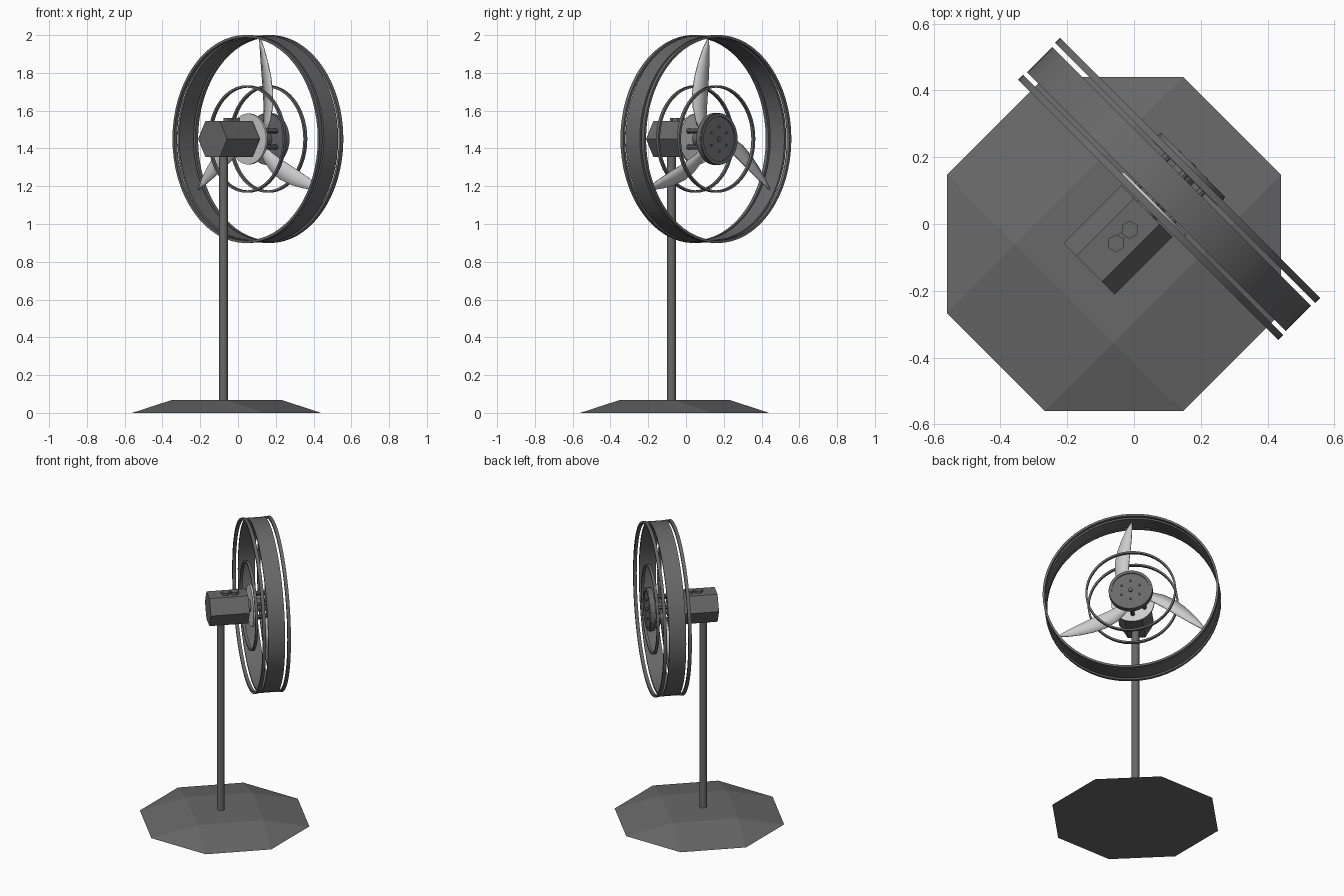
import bpy, bmesh, math
from mathutils import Matrix, Vector

if "Cube" in bpy.data.objects:
    bpy.data.objects.remove(bpy.data.objects["Cube"])

S = math.sqrt(0.5)
# Fan frame: local x = sideways, local y = up, local z = along the fan axis
FAN = Matrix(((-S, 0, S, 0), (S, 0, S, 0), (0, 1, 0, 1.45), (0, 0, 0, 1)))


def material(name, v):
    m = bpy.data.materials.new(name)
    m.diffuse_color = (v, v, v, 1)
    m.use_nodes = True
    m.node_tree.nodes["Principled BSDF"].inputs["Base Color"].default_value = m.diffuse_color
    return m


DARK = material("dark_grey", 0.14)
LIGHT = material("light_grey", 0.6)


def add(name, bm, matrix=FAN, mat=DARK, smooth=False):
    bmesh.ops.recalc_face_normals(bm, faces=bm.faces)
    me = bpy.data.meshes.new(name)
    bm.to_mesh(me)
    bm.free()
    ob = bpy.data.objects.new(name, me)
    bpy.context.collection.objects.link(ob)
    ob.matrix_world = matrix
    me.materials.append(mat)
    if smooth:
        bpy.context.view_layer.objects.active = ob
        ob.select_set(True)
        bpy.ops.object.shade_smooth_by_angle(angle=math.radians(30))
        ob.select_set(False)
    return ob


def ring(name, r0, r1, d0, d1, n=64, mat=DARK):
    """Rectangular-section hoop around the fan axis."""
    bm = bmesh.new()
    loops = []
    for i in range(n):
        a = 2 * math.pi * i / n
        loops.append([bm.verts.new((r * math.sin(a), r * math.cos(a), d))
                      for r, d in ((r0, d0), (r1, d0), (r1, d1), (r0, d1))])
    for i in range(n):
        p, q = loops[i], loops[(i + 1) % n]
        for j in range(4):
            k = (j + 1) % 4
            bm.faces.new((p[j], p[k], q[k], q[j]))
    return add(name, bm, mat=mat, smooth=True)


def rod(name, r, a, b, n=16, x=0, y=0, matrix=FAN, mat=DARK, smooth=True):
    """Cylinder along local z from a to b."""
    bm = bmesh.new()
    bmesh.ops.create_cone(bm, cap_ends=True, segments=n, radius1=r, radius2=r,
                          depth=b - a, matrix=Matrix.Translation((x, y, (a + b) / 2)))
    return add(name, bm, matrix, mat, smooth)


# Base: octagonal foot rising to a four-cornered top
bm = bmesh.new()
pts = [(0.541 * math.cos(math.radians(22.5 + 45 * i)),
        0.541 * math.sin(math.radians(22.5 + 45 * i)), 0) for i in range(8)]
pts += [(0.295 * math.cos(math.pi / 2 * i), 0.295 * math.sin(math.pi / 2 * i), 0.067)
        for i in range(4)]
for p in pts:
    bm.verts.new(p)
bmesh.ops.convex_hull(bm, input=bm.verts)
bmesh.ops.dissolve_limit(bm, angle_limit=0.01, verts=bm.verts, edges=bm.edges)
add("base", bm, Matrix.Translation((-0.06, -0.06, 0)))

# Pole
rod("pole", 0.024, 0.06, 1.37, 12, matrix=Matrix.Translation((-0.077, -0.077, 0)))

# Hexagonal motor housing: vertices sideways, flat on top
bm = bmesh.new()
for d in (-0.19, 0.055):
    for i in range(6):
        a = math.pi / 3 * i
        bm.verts.new((0.109 * math.cos(a), 0.109 * math.sin(a), d))
bmesh.ops.convex_hull(bm, input=bm.verts)
bmesh.ops.dissolve_limit(bm, angle_limit=0.01, verts=bm.verts, edges=bm.edges)
add("motor_housing", bm)

# Knobs on the housing, joined by a strip
for i, c in enumerate((-0.04, 0.001)):
    rod(f"housing_knob_{i}", 0.027, 1.535, 1.56, 6,
        matrix=Matrix.Translation((c - 0.014, c - 0.018, 0)), smooth=False)
bm = bmesh.new()
bmesh.ops.create_cube(bm, size=1, matrix=Matrix.Translation((0, 0.097, -0.05))
                      @ Matrix.Diagonal((0.02, 0.016, 0.06, 1)))
add("knob_strip", bm)

# Shroud band with matching guard hoops behind and in front
ring("shroud_band", 0.535, 0.548, 0.095, 0.202)
for side, d in (("rear", 0.06), ("front", 0.217)):
    ring(f"{side}_outer_hoop", 0.537, 0.551, d, d + 0.021)
    ring(f"{side}_inner_hoop", 0.272, 0.284, d, d + 0.018)

# Hub: rear light plate, shaft, spacer posts and front cap
rod("hub_back_plate", 0.135, 0.075, 0.088, 32, mat=LIGHT)
rod("shaft", 0.04, 0.05, 0.225, 16)
for i in range(6):
    a = math.pi / 3 * i
    x, y = math.sin(a), math.cos(a)
    rod(f"spacer_post_{i}", 0.013, 0.085, 0.22, 8, 0.085 * x, 0.085 * y)
    rod(f"cap_bolt_{i}", 0.007, 0.245, 0.252, 6, 0.065 * x, 0.065 * y)
rod("hub_front_cap", 0.138, 0.215, 0.243, 32)
ring("hub_cap_rim", 0.118, 0.136, 0.24, 0.25, 32)
rod("cap_centre_bolt", 0.014, 0.24, 0.253, 6)

# Three sickle blades: radius, leading edge, trailing edge
section = [(0.04, 0.055, 0.01), (0.10, 0.085, 0.022), (0.17, 0.103, 0.02),
           (0.25, 0.105, 0.014), (0.33, 0.09, 0.006), (0.41, 0.063, 0.0),
           (0.48, 0.033, -0.003), (0.53, 0.002, -0.004)]
for b in range(3):
    bm = bmesh.new()
    rows = []
    for r, lead, trail in section:
        rows.append([bm.verts.new((-(lead + (trail - lead) * t), r,
                                   0.165 + 0.25 * (t - 0.5) * (lead - trail)))
                     for t in (0, 0.5, 1)])
    for p, q in zip(rows, rows[1:]):
        for j in range(2):
            bm.faces.new((p[j], p[j + 1], q[j + 1], q[j]))
    ob = add(f"blade_{b}", bm, FAN @ Matrix.Rotation(2 * math.pi * b / 3, 4, 'Z'),
             LIGHT, True)
    sol = ob.modifiers.new("thickness", 'SOLIDIFY')
    sol.thickness = 0.007
    sol.offset = 0
